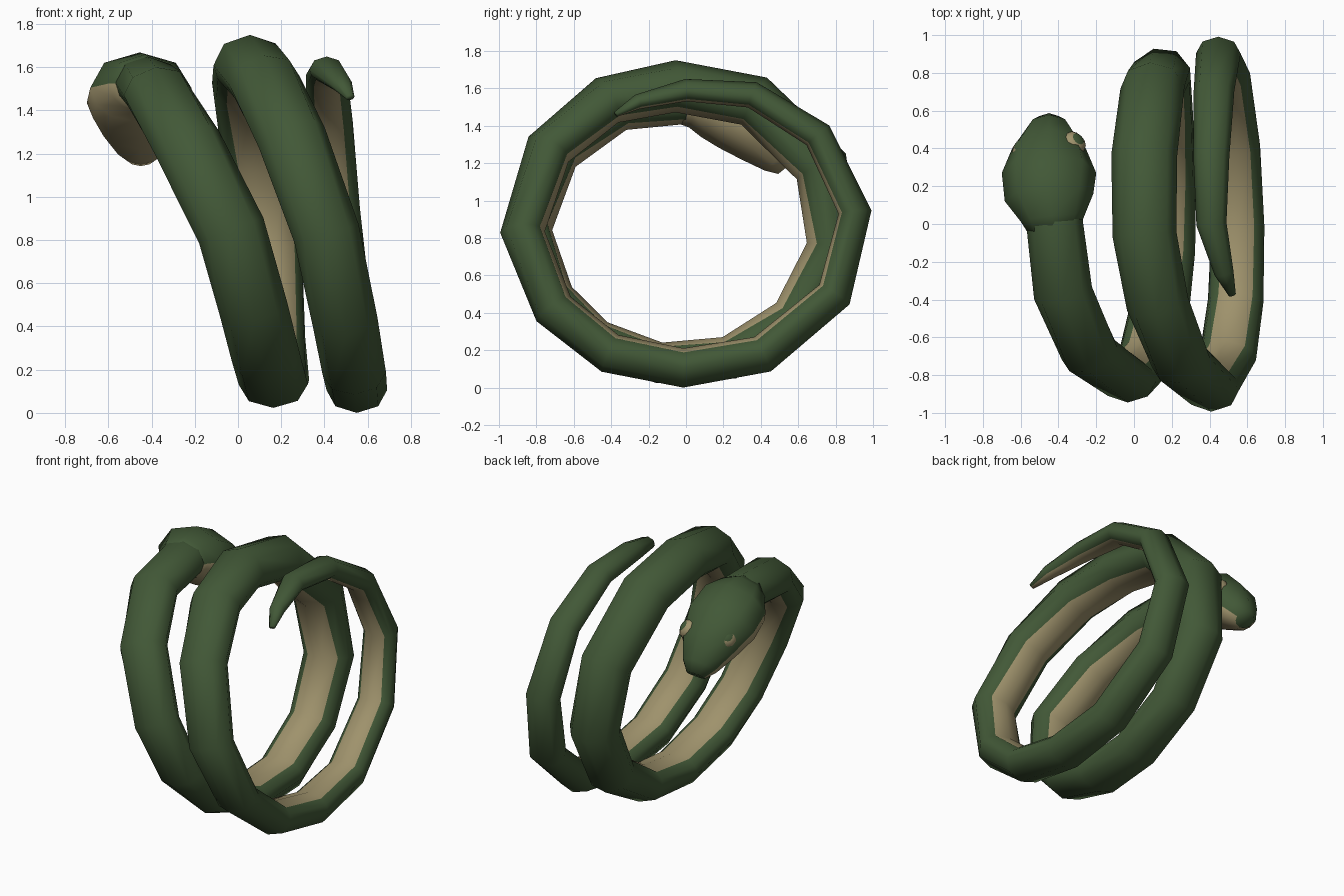
import bpy, bmesh, math
from mathutils import Vector

if "Cube" in bpy.data.objects:
    bpy.data.objects.remove(bpy.data.objects["Cube"])


def material(name, rgb):
    m = bpy.data.materials.new(name)
    m.diffuse_color = (*rgb, 1)
    m.use_nodes = True
    m.node_tree.nodes["Principled BSDF"].inputs["Base Color"].default_value = m.diffuse_color
    return m


green = material("snake green", (0.054, 0.098, 0.038))
tan = material("belly tan", (0.345, 0.288, 0.15))
# Cross-section angles from the back round to the belly, in degrees
ANGLES = [0, 45, 90, 118, 142, 180, 218, 242, 270, 315]
SIDES = len(ANGLES)


def finish(name, bm):
    bmesh.ops.recalc_face_normals(bm, faces=bm.faces)
    me = bpy.data.meshes.new(name)
    bm.to_mesh(me)
    bm.free()
    me.materials.append(green)
    me.materials.append(tan)
    for p in me.polygons:
        p.use_smooth = True
    ob = bpy.data.objects.new(name, me)
    bpy.context.collection.objects.link(ob)
    return ob


def loft(name, pts, ups, widths, heights, belly_angle):
    """Tube of rings; faces whose angle from 'up' exceeds belly_angle are tan."""
    bm = bmesh.new()
    rings = []
    n = len(pts)
    for i, p in enumerate(pts):
        t = (pts[min(i + 1, n - 1)] - pts[max(i - 1, 0)]).normalized()
        side = t.cross(ups[i]).normalized()
        up = side.cross(t).normalized()
        ring = []
        for deg in ANGLES:
            a = math.radians(deg)
            ring.append(bm.verts.new(p + up * math.cos(a) * heights[i] + side * math.sin(a) * widths[i]))
        rings.append(ring)
    for a, b in zip(rings, rings[1:]):
        for k in range(SIDES):
            j = (k + 1) % SIDES
            f = bm.faces.new((a[k], a[j], b[j], b[k]))
            mid = (ANGLES[k] + (ANGLES[j] or 360)) / 2
            f.material_index = int(min(mid, 360 - mid) > belly_angle)
    bm.faces.new(rings[0])
    bm.faces.new(rings[-1])
    return finish(name, bm)


# Coiled body: turns, x, radius, half width, half thickness
KEYS = [(-0.08, -0.43, 0.67, 0.14, 0.11), (0, -0.42, 0.66, 0.15, 0.12),
        (0.125, -0.33, 0.75, 0.16, 0.12), (0.25, -0.04, 0.83, 0.16, 0.115),
        (0.375, 0.115, 0.79, 0.16, 0.115), (0.5, 0.17, 0.745, 0.16, 0.11),
        (0.625, 0.16, 0.765, 0.155, 0.13), (0.75, 0.13, 0.80, 0.165, 0.15),
        (0.875, 0.07, 0.77, 0.175, 0.145), (1, 0.05, 0.74, 0.17, 0.14),
        (1.125, 0.17, 0.81, 0.165, 0.13), (1.25, 0.40, 0.875, 0.155, 0.12),
        (1.375, 0.52, 0.82, 0.15, 0.11), (1.5, 0.55, 0.765, 0.14, 0.105),
        (1.625, 0.52, 0.83, 0.13, 0.10), (1.75, 0.45, 0.91, 0.12, 0.09),
        (2, 0.41, 0.72, 0.08, 0.06), (2.07, 0.49, 0.705, 0.045, 0.035),
        (2.09, 0.52, 0.70, 0.02, 0.015)]


def slope(i, c):
    a, b = KEYS[max(i - 1, 0)], KEYS[min(i + 1, len(KEYS) - 1)]
    return (b[c] - a[c]) / (b[0] - a[0])


def sample(t, c):
    i = max(j for j in range(len(KEYS) - 1) if KEYS[j][0] <= t + 1e-6)
    a, b = KEYS[i], KEYS[i + 1]
    h = b[0] - a[0]
    s = (t - a[0]) / h
    return ((2 * s**3 - 3 * s**2 + 1) * a[c] + (s**3 - 2 * s**2 + s) * h * slope(i, c)
            + (3 * s**2 - 2 * s**3) * b[c] + (s**3 - s**2) * h * slope(i + 1, c))


turns = [-0.03, 0, 0.085, 0.17, 0.255, 0.33, 0.395, 0.47, 0.55, 0.635, 0.725, 0.815, 0.92,
         1.012, 1.09, 1.17, 1.257, 1.34, 1.415, 1.497, 1.585, 1.68, 1.762, 1.845, 1.925, 2.0, 2.06, 2.09]
pts, ups = [], []
for t in turns:
    a = 2 * math.pi * t
    radial = Vector((0, -math.sin(a), math.cos(a)))
    roll = 0.25 * math.exp(-((t - 0.7) / 0.11) ** 2)  # the belly rolls outwards at the back
    ups.append(radial - Vector((roll, 0, 0)))
    pts.append(Vector((sample(t, 1), 0, 0.87)) + radial * sample(t, 2))
loft("coiled_body", pts, ups, [sample(t, 3) for t in turns], [sample(t, 4) for t in turns], 142)

# Head, drooping towards the back: y, z, half width, half thickness
HEAD = [(-0.05, 1.525, 0.13, 0.11), (0.03, 1.525, 0.17, 0.135), (0.14, 1.505, 0.235, 0.175),
        (0.27, 1.435, 0.25, 0.18), (0.40, 1.335, 0.195, 0.155), (0.50, 1.23, 0.12, 0.105),
        (0.54, 1.18, 0.065, 0.06)]
hx = -0.45
loft("head", [Vector((hx + (0.02 if y < 0.1 else 0), y, z)) for y, z, w, h in HEAD],
     [Vector((0, 0, 1))] * len(HEAD), [r[2] for r in HEAD], [r[3] for r in HEAD], 95)

# Bulging eyes with a green pupil facing outwards
for label, s in (("left", -1), ("right", 1)):
    out = Vector((s * 0.55, 0.55, 0.6)).normalized()
    bm = bmesh.new()
    bmesh.ops.create_uvsphere(bm, u_segments=12, v_segments=6, radius=0.07)
    for f in bm.faces:
        f.material_index = 0 if f.calc_center_median().normalized().z > 0.85 else 1
    bmesh.ops.scale(bm, verts=bm.verts, vec=(1, 1, 0.75))
    bmesh.ops.rotate(bm, verts=bm.verts, matrix=out.to_track_quat('Z', 'Y').to_matrix())
    bmesh.ops.translate(bm, verts=bm.verts, vec=(hx + s * 0.13, 0.41 + s * 0.015, 1.415))
    finish(label + "_eye", bm)
